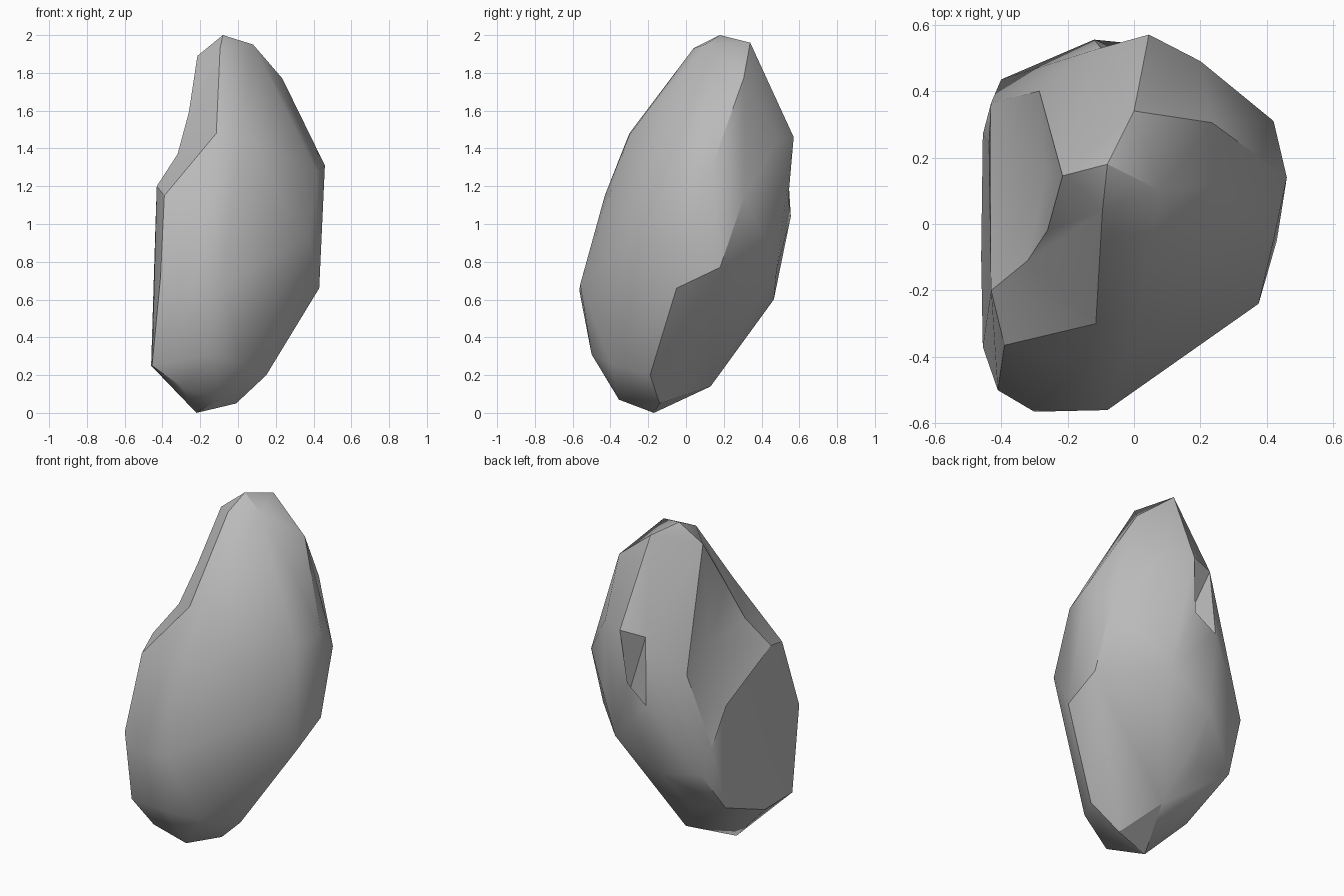
import bpy, bmesh

if "Cube" in bpy.data.objects:
    bpy.data.objects.remove(bpy.data.objects["Cube"])

stone = bpy.data.materials.new("stone_grey")
stone.diffuse_color = (0.49, 0.49, 0.49, 1)
stone.use_nodes = True
stone.node_tree.nodes["Principled BSDF"].inputs["Base Color"].default_value = stone.diffuse_color


def hull(name, points):
    """Closed faceted solid wrapped around a few corner points."""
    bm = bmesh.new()
    for p in points:
        bm.verts.new(p)
    res = bmesh.ops.convex_hull(bm, input=bm.verts[:])
    loose = set(res["geom_interior"] + res["geom_unused"])
    bmesh.ops.delete(bm, geom=[g for g in loose if isinstance(g, bmesh.types.BMVert)], context='VERTS')
    bmesh.ops.recalc_face_normals(bm, faces=bm.faces[:])
    mesh = bpy.data.meshes.new(name)
    bm.to_mesh(mesh)
    bm.free()
    mesh.materials.append(stone)
    ob = bpy.data.objects.new(name, mesh)
    bpy.context.collection.objects.link(ob)
    return ob


# corners around the hollow in the left shoulder
crest, brow = (-.095, .04, 1.93), (-.215, .145, 1.89)
ridge, lip = (-.115, -.30, 1.48), (-.39, -.365, 1.15)
bend, corner, edge = (-.26, -.03, 1.61), (-.32, -.11, 1.37), (-.43, -.20, 1.20)
inner, wall, rear = (-.265, .15, 1.30), (-.255, .245, 1.57), (-.285, .40, 1.21)
rim, rim_low = (-.435, .24, 1.06), (-.43, .365, .80)

# corners around the chip in the back
chip_left, chip_right, chip_foot = (-.10, .53, 1.44), (.045, .57, 1.46), (-.12, .555, 1.04)

# rock corners, grouped by region
top = [(-.08, .18, 2), (.08, .10, 1.95), (0, .34, 1.96), (.235, .305, 1.77), brow, crest]
front = [ridge, (.01, -.30, 1.47), lip, (-.15, -.43, 1.15),
         (-.41, -.50, .72), (-.30, -.565, .65), (-.08, -.56, .68)]
right = [(.46, .14, 1.31), (.42, -.05, 1.27), (.375, -.24, .93), (.43, -.05, .66),
         (.43, .18, .77), (.42, .31, 1.15)]
back = [chip_left, chip_right, chip_foot, (.20, .49, 1.45), (.26, .41, .95),
        (.14, .48, .76), (-.16, .465, .60), (-.22, .27, .345), rear, wall]
left = [edge, rim, rim_low, (-.40, .435, .65),
        (-.455, .27, .40), (-.46, -.10, .25), (-.455, -.37, .25)]
base = [(-.22, -.17, 0), (-.01, -.14, .05), (.15, -.19, .20), (-.10, -.355, .07),
        (-.30, -.38, .14), (-.14, -.50, .31), (.02, -.40, .26), (-.09, .13, .14)]
rock = hull("rock", top + front + right + back + left + base)

# wedges that carve the hollow and the chip
cutters = [
    hull("front_hollow", [crest, ridge, lip, edge, corner, bend, brow, (-.40, -.25, 1.62)]),
    hull("side_hollow", [brow, bend, corner, edge, rim, rim_low, inner, wall, rear,
                         (-.46, .12, 1.5)]),
    hull("back_chip", [chip_left, chip_right, chip_foot, (.05, .475, 1.04), (-.03, .62, 1.25)]),
]
for cutter in cutters:
    mod = rock.modifiers.new(cutter.name, 'BOOLEAN')
    mod.operation = 'DIFFERENCE'
    mod.solver = 'EXACT'
    mod.object = cutter
    cutter.hide_render = True

# bake the cuts, then soften shallow edges
bpy.context.view_layer.objects.active = rock
rock.select_set(True)
for mod in list(rock.modifiers):
    bpy.ops.object.modifier_apply(modifier=mod.name)
for cutter in cutters:
    bpy.data.objects.remove(cutter)
bm = bmesh.new()
bm.from_mesh(rock.data)
bmesh.ops.remove_doubles(bm, verts=bm.verts[:], dist=0.004)
bm.to_mesh(rock.data)
bm.free()
bpy.ops.object.shade_smooth_by_angle(angle=0.56)
